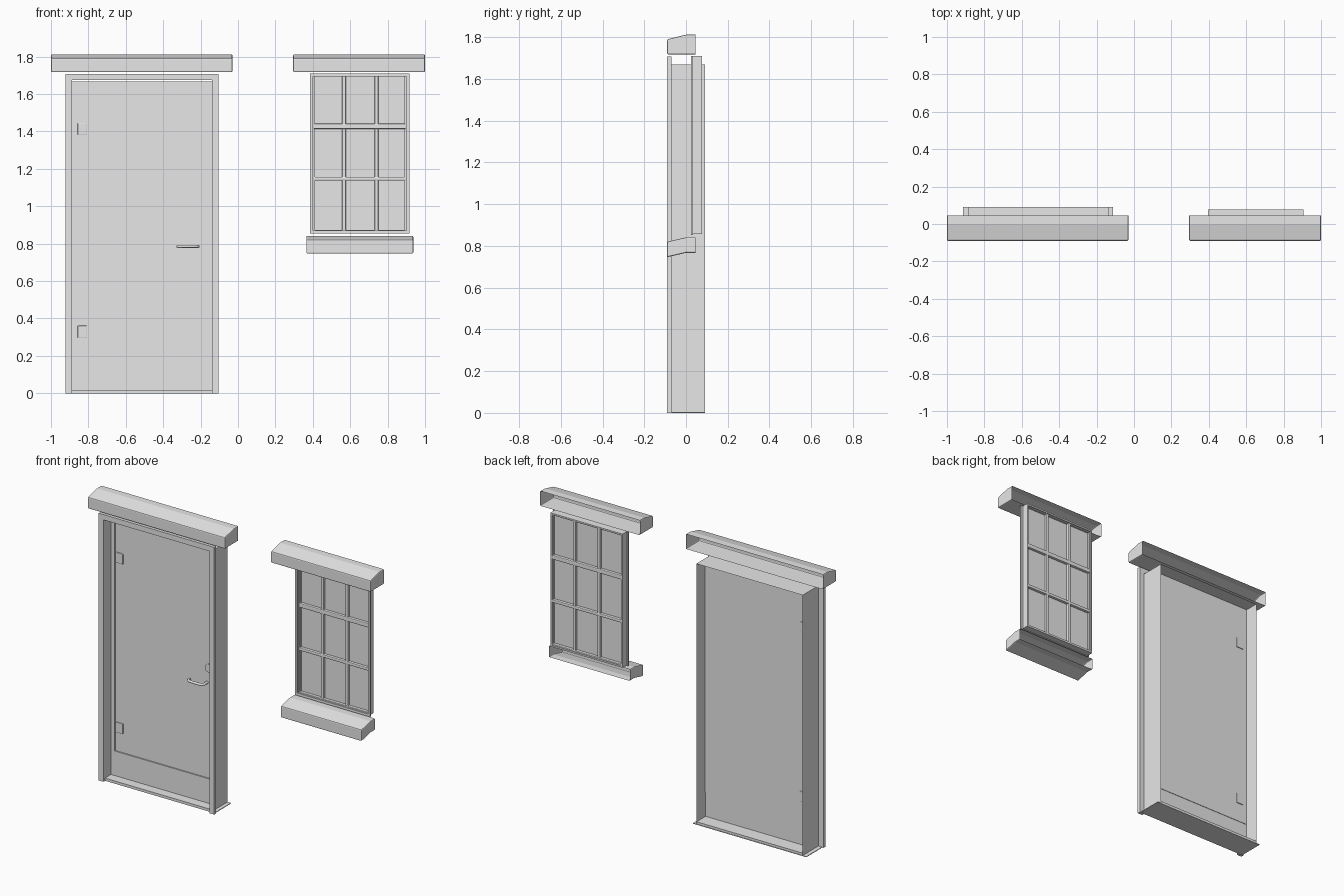
import bpy, bmesh, math
from mathutils import Matrix, Vector

if "Cube" in bpy.data.objects:
    bpy.data.objects.remove(bpy.data.objects["Cube"], do_unlink=True)

grey = bpy.data.materials.new("plain_grey")
grey.use_nodes = True
grey.diffuse_color = (0.8, 0.8, 0.8, 1)
grey.node_tree.nodes["Principled BSDF"].inputs["Base Color"].default_value = (0.8, 0.8, 0.8, 1)


def finish(name, bm, bevel=0):
    bmesh.ops.recalc_face_normals(bm, faces=bm.faces)
    mesh = bpy.data.meshes.new(name)
    bm.to_mesh(mesh)
    bm.free()
    mesh.materials.append(grey)
    obj = bpy.data.objects.new(name, mesh)
    bpy.context.collection.objects.link(obj)
    if bevel:
        mod = obj.modifiers.new("soft_edges", 'BEVEL')
        mod.width, mod.segments, mod.limit_method = bevel, 2, 'ANGLE'
    return obj


def add_box(bm, x, y, z):
    lo, hi = Vector((x[0], y[0], z[0])), Vector((x[1], y[1], z[1]))
    size = hi - lo
    mat = Matrix.Translation((lo + hi) / 2) @ Matrix.Diagonal((*size, 1))
    bmesh.ops.create_cube(bm, size=1, matrix=mat)


def box(name, x, y, z, bevel=0):
    bm = bmesh.new()
    add_box(bm, x, y, z)
    return finish(name, bm, bevel)


def ring(name, x, y, z, wide, sides="LRTB"):
    """Rectangular frame of boards in the XZ plane."""
    bm = bmesh.new()
    top = z[1] - wide if "T" in sides else z[1]
    low = z[0] + wide if "B" in sides else z[0]
    add_box(bm, (x[0], x[0] + wide), y, (low, top))
    add_box(bm, (x[1] - wide, x[1]), y, (low, top))
    if "T" in sides:
        add_box(bm, x, y, (top, z[1]))
    if "B" in sides:
        add_box(bm, x, y, (z[0], low))
    return finish(name, bm)


def trough(name, x, profile):
    """Profile in YZ drawn along x, with ends, open at the back."""
    bm = bmesh.new()
    a, b = [[bm.verts.new((px, y, z)) for y, z in profile] for px in x]
    bm.faces.new(a)
    bm.faces.new(b)
    for i in range(len(profile) - 1):
        bm.faces.new((a[i], a[i + 1], b[i + 1], b[i]))
    return finish(name, bm, 0.006)


# Hoods above door and window, sill below the window
hood = [(0.045, 1.717), (-0.09, 1.717), (-0.09, 1.79), (0, 1.812), (0.045, 1.812)]
sill = [(0.045, 0.767), (0, 0.767), (-0.09, 0.746), (-0.09, 0.82), (0, 0.841), (0.045, 0.841)]
trough("door_hood", (-1, -0.03), hood)
trough("window_hood", (0.295, 1), hood)
trough("window_sill", (0.365, 0.937), sill)

# Door casing and thin jamb lining
LEFT, RIGHT = -0.888, -0.136
ring("door_casing", (-0.922, -0.105), (-0.09, -0.07), (0, 1.708), 0.034, "LRT")
bm = bmesh.new()
path = [(LEFT, 0), (LEFT, 1.668), (RIGHT, 1.668), (RIGHT, 0)]
front, back = [[bm.verts.new((x, y, z)) for x, z in path] for y in (-0.07, 0.09)]
for i in range(3):
    bm.faces.new((front[i], front[i + 1], back[i + 1], back[i]))
finish("door_jamb", bm)

# Threshold with projecting ears
box("threshold", (LEFT, RIGHT), (-0.075, 0.088), (0.001, 0.018))
box("threshold_plate", (-0.914, -0.112), (-0.068, 0.09), (0, 0.004))

# Door leaf, stop strip and kick board
box("door_leaf", (LEFT, RIGHT), (-0.006, 0), (0.172, 1.667))
ring("door_stop", (LEFT, RIGHT), (-0.014, -0.006), (0.172, 1.667), 0.025, "LR")
box("door_head_stop", (-0.863, -0.161), (-0.014, -0.006), (1.648, 1.667))
box("kick_board", (LEFT, RIGHT), (-0.014, -0.003), (0.018, 0.175))

# Hinge plates showing on both faces of the door
for label, z in (("lower", 0.295), ("upper", 1.38)):
    box(label + "_hinge", (-0.857, -0.807), (-0.013, 0.005), (z, z + 0.066), 0.003)

# Lock disc and lever handle
bm = bmesh.new()
spin = Matrix.Translation((-0.2, -0.008, 0.88)) @ Matrix.Rotation(math.pi / 2, 4, 'X')
bmesh.ops.create_cone(bm, cap_ends=True, segments=24, radius1=0.026, radius2=0.026,
                      depth=0.01, matrix=spin)
finish("lock_disc", bm)

curve = bpy.data.curves.new("lever_path", 'CURVE')
curve.dimensions = '3D'
curve.bevel_depth, curve.bevel_resolution, curve.use_fill_caps = 0.008, 2, True
points = [(-0.213, -0.005), (-0.213, -0.04), (-0.218, -0.05), (-0.23, -0.055),
          (-0.3, -0.055), (-0.316, -0.05), (-0.322, -0.04), (-0.322, -0.028)]
spline = curve.splines.new('POLY')
spline.points.add(len(points) - 1)
for p, (x, y) in zip(spline.points, points):
    p.co = (x, y, 0.785, 1)
temp = bpy.data.objects.new("lever_path", curve)
bpy.context.collection.objects.link(temp)
bpy.context.view_layer.update()
bm = bmesh.new()
bm.from_mesh(temp.to_mesh())
temp.to_mesh_clear()
bpy.data.objects.remove(temp, do_unlink=True)
lever = finish("lever_handle", bm)
bpy.context.view_layer.objects.active = lever
lever.select_set(True)
bpy.ops.object.shade_smooth_by_angle(angle=math.radians(50))

# Window frame with a narrow front flange
ring("window_flange", (0.385, 0.917), (0.024, 0.034), (0.853, 1.71), 0.016)
ring("window_frame", (0.395, 0.905), (0.034, 0.077), (0.856, 1.71), 0.01)
box("window_glass", (0.403, 0.899), (0.053, 0.056), (0.864, 1.703))

# Glazing bars
for i, x in enumerate((0.567, 0.74)):
    box("upright_bar_%d" % (i + 1), (x - 0.01, x + 0.01), (0.038, 0.071), (0.862, 1.704), 0.005)
for name, z, half in (("meeting_rail", 1.427, 0.014), ("lower_bar", 1.147, 0.01),
                      ("bottom_rail", 0.866, 0.008)):
    box(name, (0.403, 0.899), (0.036, 0.073), (z - half, z + half), 0.005)
ring("sash_edge", (0.4, 0.902), (0.042, 0.068), (0.862, 1.706), 0.012, "LRT")
